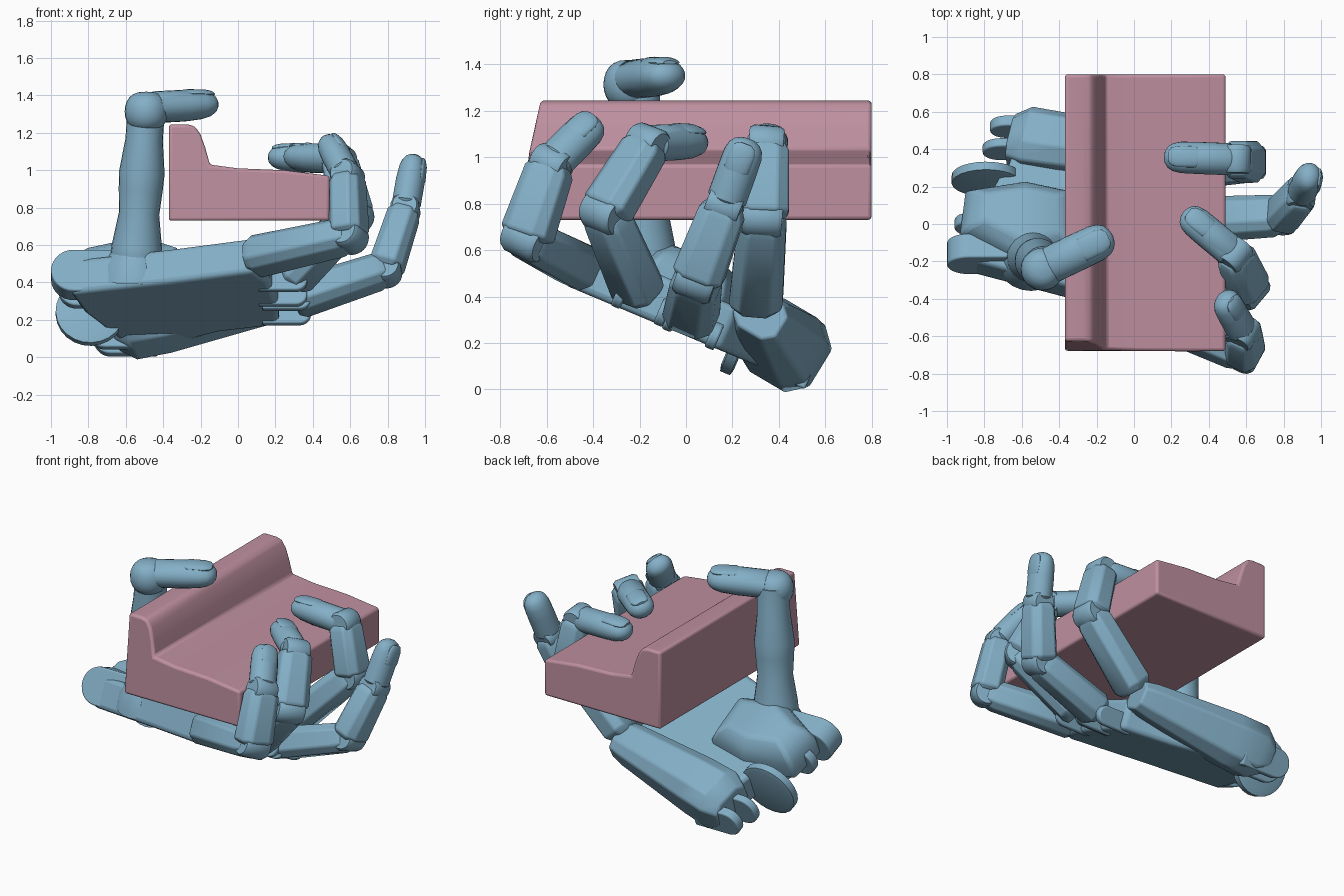
import bpy, bmesh, math
from mathutils import Vector as V

if "Cube" in bpy.data.objects:
    bpy.data.objects.remove(bpy.data.objects["Cube"])


def material(name, col):
    m = bpy.data.materials.new(name)
    m.diffuse_color = (*col, 1)
    m.use_nodes = True
    m.node_tree.nodes["Principled BSDF"].inputs["Base Color"].default_value = m.diffuse_color
    return m


BLUE = material("blue", (0.23, 0.43, 0.57))
PINK = material("pink", (0.52, 0.28, 0.35))
CROSS = V((0, 0.92, -0.39)).normalized()      # across the tilted palm
NORM = V((0, 0.39, 0.92)).normalized()        # out of the palm
OCT = [(1, -.55), (1, .55), (.55, 1), (-.55, 1), (-1, .55), (-1, -.55), (-.55, -1), (.55, -1)]
ROUND = [(math.cos(i * math.tau / 24), math.sin(i * math.tau / 24)) for i in range(24)]


def skin(name, rings, mat=BLUE, bevel=0.0, angle=35):
    """Join equal-length rings of points into a closed solid."""
    bm = bmesh.new()
    vs = [[bm.verts.new(p) for p in r] for r in rings]
    n = len(vs[0])
    for a, b in zip(vs, vs[1:]):
        for i in range(n):
            bm.faces.new((a[i], a[(i + 1) % n], b[(i + 1) % n], b[i]))
    bm.faces.new(vs[0][::-1])
    bm.faces.new(vs[-1])
    bmesh.ops.recalc_face_normals(bm, faces=bm.faces)
    me = bpy.data.meshes.new(name)
    bm.to_mesh(me)
    bm.free()
    ob = bpy.data.objects.new(name, me)
    bpy.context.collection.objects.link(ob)
    me.materials.append(mat)
    if bevel:
        m = ob.modifiers.new("bevel", 'BEVEL')
        m.width, m.segments = bevel, 3
        m.limit_method, m.angle_limit = 'ANGLE', math.radians(35)
    bpy.ops.object.select_all(action='DESELECT')
    ob.select_set(True)
    bpy.context.view_layer.objects.active = ob
    bpy.ops.object.shade_smooth_by_angle(angle=math.radians(angle))
    return ob


def loft(name, a, b, side, stations, section=OCT, bevel=0.0):
    """Stations are (t, half width, half height) along a-b."""
    d = (b - a).normalized()
    side = (side - d * side.dot(d)).normalized()
    up = side.cross(d)
    return skin(name, [[a.lerp(b, t) + side * (w * x) + up * (h * y) for x, y in section]
                       for t, w, h in stations], bevel=bevel)


def bone(name, a, b, side, w0, w1, h0, h1):
    loft(name, a, b, side, [(0, w0 * .75, h0 * .75), (.08, w0, h0), (.9, w1, h1),
                            (1, w1 * .8, h1 * .8)], bevel=0.01)


def pin(name, c, axis, r, half):
    loft(name, c - axis * half, c + axis * half, axis.orthogonal(),
         [(0, r * .85, r * .85), (.12, r, r), (.88, r, r), (1, r * .85, r * .85)], ROUND)


def fingertip(name, a, b, side, w, h):
    side = side.normalized()
    d = (b - a).normalized()
    loft(name, a + d * .02, b, side,
         [(0, w * .85, h * .85), (.05, w, h), (.5, w, h), (.75, w * .98, h * .92), (.87, w * .87, h * .78),
          (.94, w * .68, h * .6), (.985, w * .38, h * .35), (1, w * .1, h * .1)], ROUND)
    # nail lying almost flush on the outer side
    out = -side.cross(d)
    c = a.lerp(b, .74) + out * h * .76 - d * .005
    n = (b - a).length * .22
    loft(name + "_nail", c - d * n, c + d * n - out * h * .12, side,
         [(0, w * .45, h * .2), (.15, w * .66, h * .28), (.7, w * .66, h * .28), (.9, w * .55, h * .2),
          (1, w * .3, h * .1)], ROUND)


def lug(name, c, r, half, tail):
    """Rounded hinge plate, its straight tail running along x."""
    s = 1 if tail > 0 else -1
    prof = [(tail, r), (tail, -r)]
    prof += [(-s * r * math.cos(t), r * math.sin(t)) for t in
             [math.radians(-90 + 180 * i / 14) for i in range(15)]]
    skin(name, [[c + V((x, 0, 0)) + NORM * z + CROSS * k for x, z in prof] for k in (-half, half)], bevel=0.01)


def plate(name, outline, levels, bevel):
    """Outline on the palm's underside, raised to (height, scale) levels."""
    cx = sum(p[0] for p in outline) / len(outline)
    cy = sum(p[1] for p in outline) / len(outline)
    rings = []
    for h, s in levels:
        pts = [(cx + (x - cx) * s, cy + (y - cy) * s) for x, y in outline]
        rings.append([V((x, y, .23 - .42 * y)) + NORM * h for x, y in pts])
    skin(name, rings, bevel=bevel)


# held L-shaped block
prof = [(-.37, .73), (.49, .73), (.49, .97), (.25, 1.0), (0, 1.01), (-.15, 1.03),
        (-.175, 1.12), (-.2, 1.19), (-.23, 1.235), (-.27, 1.245), (-.37, 1.245)]
skin("held_block", [[V((x, y + (k * max(0, z - 1.0)), z)) for x, z in prof]
                    for y, k in ((-.68, .22), (.8, 0))], PINK, 0.016, 50)

# palm slab and the raised heel beside the thumb
plate("palm", [(-.9, -.26), (-.37, -.4), (.08, -.54), (.17, -.4), (.22, -.1), (.22, .15), (-.1, .24),
               (-.4, .42), (-.6, .45), (-.68, .22), (-.72, .18), (-.82, 0)], [(0, 1), (.2, 1)], 0.03)
plate("palm_heel", [(-.93, -.14), (-.9, .09), (-.58, .14), (-.3, .08), (-.28, -.24), (-.6, -.31)],
      [(.1, 1), (.22, 1), (.29, .86), (.34, .6)], 0.02)

# little finger metacarpal, its wrist end sloping
loft("metacarpal", V((-.66, .45, .16)), V((.25, .32, .32)), V((0, .85, -.52)),
     [(0, .13, .1), (.1, .17, .17), (.3, .165, .165), (.9, .125, .11), (1, .11, .09)], bevel=0.012)

# wrist hinge plates
for i, (x, y, z, r, h, t) in enumerate([(-.88, -.16, .44, .12, .07, .3), (-.86, .0, .36, .1, .03, .3),
                                        (-.71, .4, .14, .1, .025, .25), (-.68, .52, .095, .09, .03, .25)]):
    lug(f"wrist_plate_{i}", V((x, y, z)), r, h, t)
pin("wrist_disc", V((-.79, .24, .24)), CROSS, .185, .03)

# fingers: knuckle, first joint, second joint, tip
fingers = {
    "index": ((.06, -.455, .53), (.595, -.69, .65), (.585, -.58, .97), (.475, -.385, 1.165)),
    "middle": ((.28, -.2, .41), (.62, -.35, .76), (.54, -.165, 1.06), (.265, .065, 1.07)),
    "ring": ((.3, .02, .31), (.79, .045, .47), (.895, .165, .79), (.945, .27, 1.08)),
    "little": ((.24, .3, .36), (.62, .33, .74), (.55, .345, 1.06), (.16, .36, 1.07)),
}
for name, pts in fingers.items():
    k0, k1, k2, tip = map(V, pts)
    side = (k1 - k0).cross(tip - k1).normalized()
    bone(name + "_proximal", k0, k1, side, .115, .105, .1, .09)
    bone(name + "_middle", k1, k2, side, .112, .1, .092, .085)
    fingertip(name + "_tip", k2, tip, side, .086, .078)
    for i, k in enumerate((k1, k2)):
        pin(f"{name}_joint_{i}", k, side, .085 - .008 * i, .085 - .01 * i)
    # knuckle fork on the palm edge
    if name in ("middle", "ring"):
        for s in (-1, 1):
            lug(f"{name}_fork_{s}", k0 + CROSS * (.1 * s) + V((.03, .01, -.04)), .06, .022, -.2)

# thumb column, ball joint and tip
top, tip = V((-.49, -.24, 1.32)), V((-.115, -.06, 1.355))
loft("thumb_mount", V((-.55, -.16, .42)), V((-.55, -.18, .56)), V((1, 0, 0)),
     [(0, .2, .2), (.6, .17, .17), (1, .13, .13)], ROUND)
loft("thumb_column", V((-.55, -.17, .46)), V((-.49, -.22, 1.34)), V((1, 0, 0)),
     [(0, .12, .12), (.04, .14, .14), (.15, .135, .135), (.35, .108, .11), (.5, .118, .12), (.6, .122, .125),
      (.8, .1, .105), (1, .1, .1)], ROUND)
ball = [(.5 - .5 * math.cos(t), .115 * math.sin(t) ** .7 + .001, .115 * math.sin(t) ** .7 + .001)
        for t in [math.pi * i / 12.001 for i in range(13)]]
loft("thumb_joint", top - V((0, 0, .112)), top + V((0, 0, .1)), V((1, 0, 0)), ball, ROUND)
fingertip("thumb_tip", top + V((.01, .005, .015)), tip, V((-.43, .9, 0)), .1, .085)
